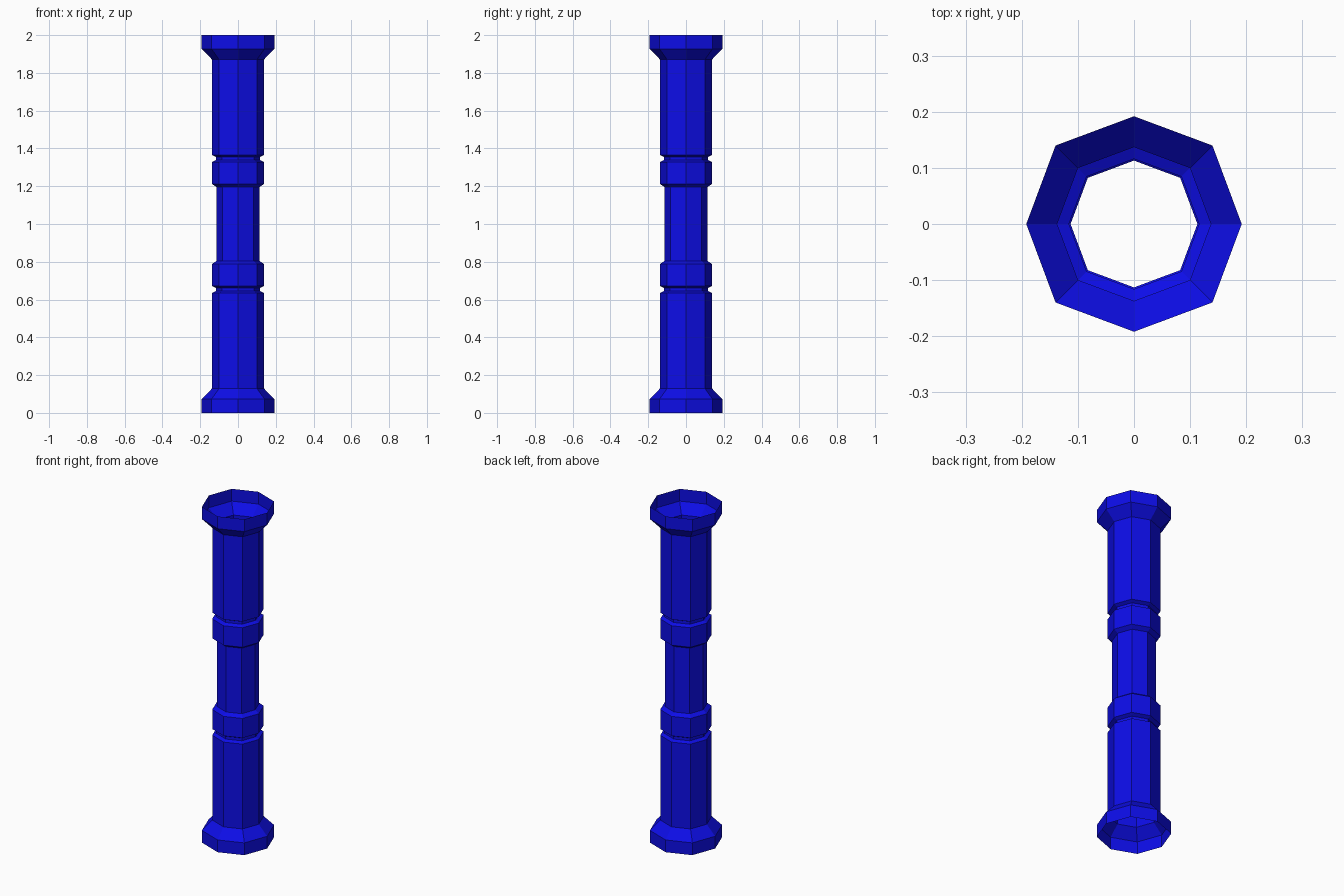
import bpy, bmesh, math

cube = bpy.data.objects.get("Cube")
if cube:
    bpy.data.objects.remove(cube, do_unlink=True)

SIDES = 8
FOOT, SHAFT, WAIST = 0.192, 0.137, 0.113
DIAGONAL = 1.03  # diagonal corners sit slightly further out

blue = bpy.data.materials.new("deep_blue")
blue.use_nodes = True
colour = (0.004, 0.004, 0.8, 1)
blue.diffuse_color = colour
blue.node_tree.nodes["Principled BSDF"].inputs["Base Color"].default_value = colour


def hollow_part(name, profile):
    """Open-ended eight-sided shell swept from (radius, height) pairs."""
    bm = bmesh.new()
    rings = []
    for radius, z in profile:
        ring = []
        for i in range(SIDES):
            a = math.tau * i / SIDES
            r = radius * (DIAGONAL if i % 2 else 1)
            ring.append(bm.verts.new((r * math.cos(a), r * math.sin(a), z)))
        rings.append(ring)
    for low, high in zip(rings, rings[1:]):
        for i in range(SIDES):
            j = (i + 1) % SIDES
            bm.faces.new((low[i], low[j], high[j], high[i]))
    bmesh.ops.recalc_face_normals(bm, faces=bm.faces)
    mesh = bpy.data.meshes.new(name)
    bm.to_mesh(mesh)
    bm.free()
    mesh.materials.append(blue)
    bpy.context.collection.objects.link(bpy.data.objects.new(name, mesh))


# Profiles of the lower half; the upper half is their reflection about z = 1
parts = {
    "flared_end": [(FOOT, 0), (FOOT, 0.073), (SHAFT, 0.13)],
    "shaft": [(SHAFT, 0.13), (SHAFT, 0.635)],
    "groove": [(SHAFT, 0.635), (0.116, 0.645), (0.116, 0.661), (SHAFT, 0.672)],
    "band": [(SHAFT, 0.672), (SHAFT, 0.788), (WAIST, 0.805)],
}
for name, profile in parts.items():
    hollow_part("lower_" + name, profile)
    hollow_part("upper_" + name, [(r, 2 - z) for r, z in reversed(profile)])

# Narrow grip between the two bands
hollow_part("waist", [(WAIST, 0.805), (WAIST, 1.195)])
